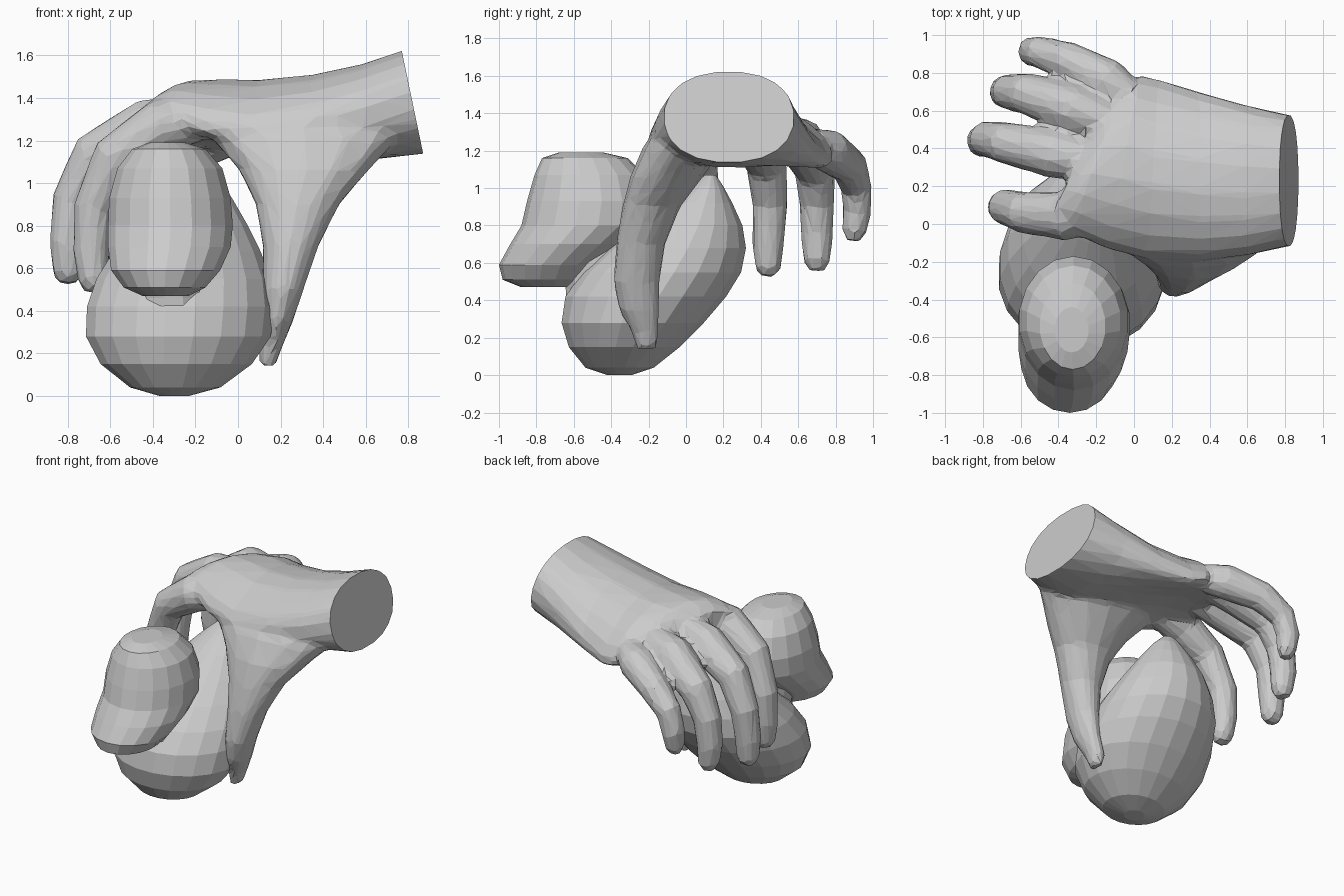
import bpy, bmesh, math
from mathutils import Vector


def loft(name, rings, sides, power=1.0):
    """Skin rings given as (centre, half axis a, half axis b, droop at both ends of a)."""
    bm = bmesh.new()
    loops = []
    for c, a, b, droop in rings:
        c, a, b = Vector(c), Vector(a), Vector(b)
        loop = []
        for i in range(sides):
            t = 2 * math.pi * (i + 0.5) / sides
            u, v = math.cos(t), math.sin(t)
            u = math.copysign(abs(u) ** power, u)
            v = math.copysign(abs(v) ** power, v)
            loop.append(bm.verts.new(c + a * u + b * v - Vector((0, 0, droop * u * u))))
        loops.append(loop)
    for p, q in zip(loops, loops[1:]):
        for i in range(sides):
            j = (i + 1) % sides
            bm.faces.new((p[i], p[j], q[j], q[i]))
    bm.faces.new(loops[0])
    bm.faces.new(loops[-1])
    bmesh.ops.recalc_face_normals(bm, faces=bm.faces)
    mesh = bpy.data.meshes.new(name)
    bm.to_mesh(mesh)
    bm.free()
    ob = bpy.data.objects.new(name, mesh)
    bpy.context.collection.objects.link(ob)
    return ob


def slices(name, rows, sides, power=1.0):
    """Horizontal slices: z, x0, x1, y0, y1."""
    return loft(name, [(((x0 + x1) / 2, (y0 + y1) / 2, z),
                        ((x1 - x0) / 2, 0, 0), (0, (y1 - y0) / 2, 0), 0)
                       for z, x0, x1, y0, y1 in rows], sides, power)


def finger(name, path, radii):
    """Tapering tube along a bent path with a rounded tip."""
    pts = [Vector(p) for p in path]
    end = (pts[-1] - pts[-2]).normalized()
    pts.append(pts[-1] + end * 0.055)
    radii = list(radii) + [radii[-1] * 0.6]
    rings = []
    for i, p in enumerate(pts):
        t = (pts[min(i + 1, len(pts) - 1)] - pts[max(i - 1, 0)]).normalized()
        side = (Vector((0, 1, 0)) - t * t.y).normalized()
        rings.append((p, side * radii[i], t.cross(side) * radii[i], 0))
    return loft(name, rings, 12)


# arched palm and wrist (runs past the cut)
palm = loft("hand", [
    ((0.94, 0.23, 1.41), (0, 0.33, 0), (-0.05, 0, 0.24), 0),
    ((0.82, 0.23, 1.38), (0, 0.35, 0), (-0.05, 0, 0.245), 0),
    ((0.60, 0.23, 1.335), (0, 0.40, -0.01), (-0.02, 0, 0.225), 0.03),
    ((0.35, 0.25, 1.325), (0, 0.45, -0.03), (0, 0, 0.185), 0.10),
    ((0.10, 0.29, 1.335), (0.03, 0.48, -0.04), (0, 0, 0.15), 0.15),
    ((-0.06, 0.33, 1.345), (0.10, 0.46, -0.05), (0, 0, 0.14), 0.13),
    ((-0.21, 0.34, 1.345), (0.14, 0.38, -0.06), (0, 0, 0.13), 0.09),
    ((-0.30, 0.33, 1.315), (0.15, 0.31, -0.06), (0, 0, 0.10), 0.06),
], 20, 0.9)

# fingers and thumb
R = (0.08, 0.132, 0.112, 0.096, 0.088, 0.075)
digits = [
    finger("index_finger", [(-0.10, 0.06, 1.30), (-0.36, 0.04, 1.27), (-0.58, 0.06, 1.12),
                            (-0.68, 0.09, 0.88), (-0.69, 0.09, 0.68), (-0.68, 0.08, 0.54)], R),
    finger("middle_finger", [(-0.10, 0.31, 1.35), (-0.42, 0.37, 1.27), (-0.68, 0.43, 1.13),
                             (-0.78, 0.45, 0.92), (-0.80, 0.44, 0.72), (-0.80, 0.44, 0.58)], R),
    finger("ring_finger", [(-0.03, 0.50, 1.31), (-0.32, 0.61, 1.25), (-0.57, 0.69, 1.10),
                           (-0.66, 0.70, 0.92), (-0.68, 0.70, 0.74), (-0.67, 0.70, 0.61)], R),
    finger("little_finger", [(0.07, 0.60, 1.25), (-0.14, 0.76, 1.20), (-0.36, 0.87, 1.12),
                             (-0.50, 0.91, 1.01), (-0.54, 0.915, 0.88), (-0.54, 0.90, 0.77)],
           [r * 0.9 for r in R]),
    slices("thumb", [
        (1.42, 0.06, 0.66, 0.02, 0.30),
        (1.32, -0.20, 0.78, -0.15, 0.26),
        (1.22, -0.14, 0.77, -0.23, 0.20),
        (1.06, 0.00, 0.62, -0.30, 0.09),
        (0.90, 0.08, 0.48, -0.34, -0.03),
        (0.70, 0.115, 0.38, -0.375, -0.11),
        (0.50, 0.115, 0.31, -0.39, -0.14),
        (0.35, 0.115, 0.26, -0.36, -0.14),
        (0.22, 0.095, 0.205, -0.29, -0.14),
        (0.14, 0.10, 0.18, -0.27, -0.16)], 14),
]

# weld the digits into one softened low-poly hand
for d in digits:
    m = palm.modifiers.new(d.name, "BOOLEAN")
    m.operation, m.object, m.solver = "UNION", d, "EXACT"
m = palm.modifiers.new("blend", "REMESH")
m.mode, m.voxel_size = "VOXEL", 0.02
m = palm.modifiers.new("soften", "SMOOTH")
m.factor, m.iterations = 0.5, 8
m = palm.modifiers.new("reduce", "DECIMATE")
m.ratio = 0.05
dg = bpy.context.evaluated_depsgraph_get()
palm_mesh = bpy.data.meshes.new_from_object(palm.evaluated_get(dg))
palm.modifiers.clear()
palm.data = palm_mesh
for d in digits:
    bpy.data.objects.remove(d)

# flat wrist cut
bm = bmesh.new()
bm.from_mesh(palm_mesh)
cut = bmesh.ops.bisect_plane(bm, geom=bm.verts[:] + bm.edges[:] + bm.faces[:],
                             plane_co=(0.82, 0.23, 1.38), plane_no=(0.24, 0, 0.05),
                             clear_outer=True)
bmesh.ops.holes_fill(bm, edges=[e for e in bm.edges if e.is_boundary], sides=0)
for f in bm.faces:
    f.smooth = False
bmesh.ops.recalc_face_normals(bm, faces=bm.faces)
bm.to_mesh(palm_mesh)
bm.free()

# held toy: egg body rising to a tail
slices("toy_body", [
    (0.00, -0.37, -0.23, -0.42, -0.29),
    (0.04, -0.51, -0.08, -0.54, -0.17),
    (0.15, -0.65, 0.07, -0.63, -0.03),
    (0.28, -0.72, 0.16, -0.67, 0.10),
    (0.42, -0.715, 0.175, -0.65, 0.22),
    (0.55, -0.67, 0.16, -0.56, 0.30),
    (0.68, -0.59, 0.11, -0.42, 0.325),
    (0.80, -0.50, 0.05, -0.26, 0.305),
    (0.92, -0.40, -0.02, -0.10, 0.25),
    (1.01, -0.31, -0.08, 0.03, 0.20),
    (1.07, -0.24, -0.14, 0.10, 0.16)], 20)

# toy neck
slices("toy_neck", [
    (0.32, -0.53, -0.08, -0.64, -0.18),
    (0.46, -0.48, -0.13, -0.65, -0.24),
    (0.72, -0.50, -0.14, -0.68, -0.28)], 12)

# toy head flowing forward into the bill
slices("toy_head", [
    (1.19, -0.42, -0.24, -0.68, -0.44),
    (1.16, -0.50, -0.15, -0.77, -0.31),
    (1.07, -0.57, -0.07, -0.81, -0.22),
    (0.93, -0.61, -0.03, -0.85, -0.17),
    (0.80, -0.615, -0.02, -0.88, -0.18),
    (0.70, -0.615, -0.03, -0.94, -0.30),
    (0.59, -0.60, -0.08, -1.00, -0.44),
    (0.51, -0.54, -0.15, -0.98, -0.50),
    (0.47, -0.45, -0.23, -0.88, -0.58)], 18)
